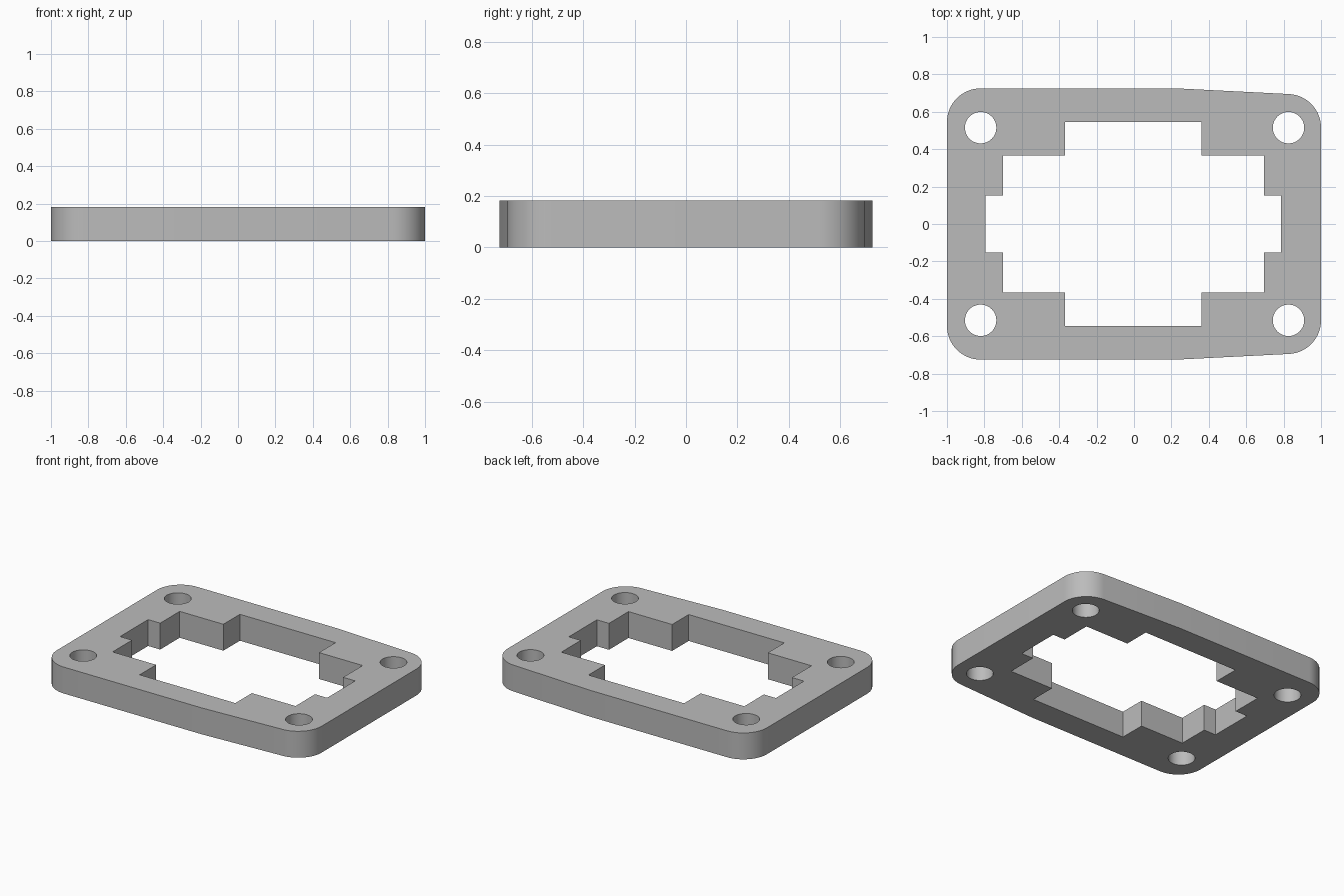
import bpy, bmesh, math

cube = bpy.data.objects.get("Cube")
if cube:
    bpy.data.objects.remove(cube, do_unlink=True)

HEIGHT = 0.182
CORNER_R = 0.18
HOLE_R = 0.084

grey = bpy.data.materials.new("plain grey")
grey.use_nodes = True
grey.diffuse_color = (0.5, 0.5, 0.5, 1)
grey.node_tree.nodes["Principled BSDF"].inputs["Base Color"].default_value = (0.5, 0.5, 0.5, 1)


def arc(cx, cy, r, start, end, steps):
    """Points on a circular arc, angles in degrees."""
    angles = [math.radians(start + (end - start) * i / steps) for i in range(steps + 1)]
    return [(cx + r * math.cos(a), cy + r * math.sin(a)) for a in angles]


def mirror_y(half):
    """Close a profile by mirroring its upper half across y = 0."""
    return half + [(x, -y) for x, y in reversed(half)]


# Outer profile: rounded corners, the long sides taper towards the right end
outer = mirror_y(arc(1 - CORNER_R, 0.515, CORNER_R, 0, 87, 16)
                 + [(0.23, 0.725)]
                 + arc(CORNER_R - 1, 0.725 - CORNER_R, CORNER_R, 90, 180, 16))

# Stepped window
steps = [(0.79, 0.153), (0.698, 0.153), (0.698, 0.366),
         (0.365, 0.366), (0.365, 0.546)]
window = mirror_y([(x - 0.003, y) for x, y in steps]
                  + [(-x - 0.003, y) for x, y in reversed(steps)])

# Four bolt holes
holes = [arc(0.003 + sx * 0.823, sy * 0.515, HOLE_R, 0, 360, 48)[:-1]
         for sx in (-1, 1) for sy in (-1, 1)]

# Fill between the loops and extrude to the plate thickness
bm = bmesh.new()
for loop in [outer, window] + holes:
    verts = [bm.verts.new((x, y, 0)) for x, y in loop]
    for i, v in enumerate(verts):
        bm.edges.new((verts[i - 1], v))
bmesh.ops.triangle_fill(bm, use_beauty=True, edges=bm.edges[:], normal=(0, 0, 1))
base = bm.faces[:]
top = bmesh.ops.extrude_face_region(bm, geom=base, use_keep_orig=True)
bmesh.ops.translate(bm, vec=(0, 0, HEIGHT),
                    verts=[g for g in top["geom"] if isinstance(g, bmesh.types.BMVert)])
bmesh.ops.recalc_face_normals(bm, faces=bm.faces[:])

mesh = bpy.data.meshes.new("flange_plate")
bm.to_mesh(mesh)
bm.free()
mesh.materials.append(grey)
plate = bpy.data.objects.new("flange_plate", mesh)
bpy.context.collection.objects.link(plate)

# Smooth the round walls, keep the corners sharp
bpy.context.view_layer.objects.active = plate
plate.select_set(True)
bpy.ops.object.shade_smooth_by_angle(angle=math.radians(30))
